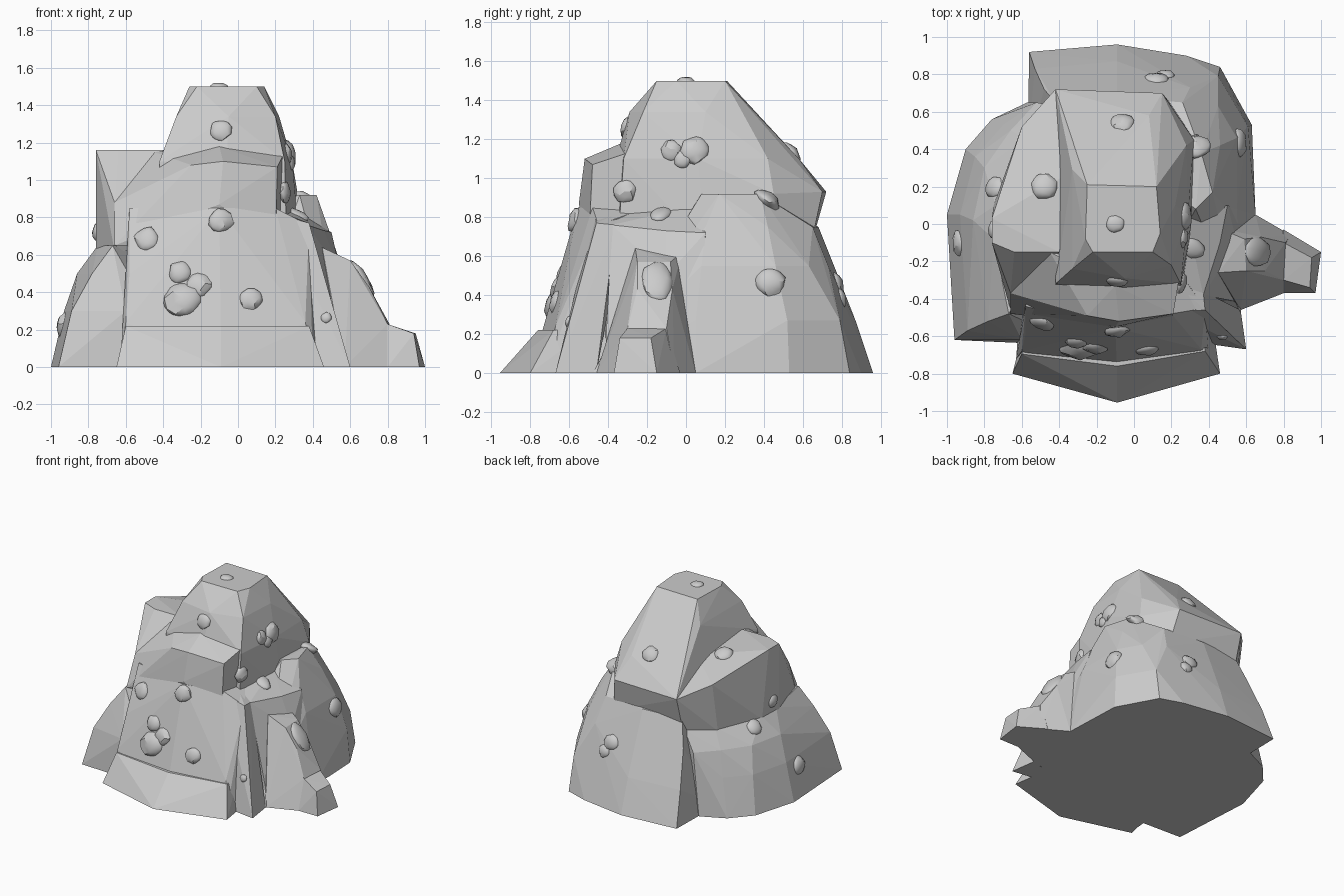
import bpy, bmesh, random
random.seed(4)


def hull(name, pts):
    """Faceted convex rock block through the given corner points."""
    bm = bmesh.new()
    for p in pts:
        bm.verts.new(p)
    res = bmesh.ops.convex_hull(bm, input=bm.verts[:])
    junk = [g for g in set(res["geom_interior"]) if isinstance(g, bmesh.types.BMVert)]
    bmesh.ops.delete(bm, geom=junk, context='VERTS')
    bmesh.ops.recalc_face_normals(bm, faces=bm.faces[:])
    me = bpy.data.meshes.new(name)
    bm.to_mesh(me)
    bm.free()
    ob = bpy.data.objects.new(name, me)
    bpy.context.collection.objects.link(ob)
    return ob


def at(z, *xy):
    return [(x, y, z) for x, y in xy]


blocks = []

# right and back of the mound
body = hull("rock_mound",
    at(0, (.57, -.48), (.65, .05), (.63, .53), (.46, .84), (.28, .9), (-.09, .96),
       (-.56, .92), (-.57, .4), (0, -.5)) +
    at(.27, (.6, .05), (.61, .52), (.45, .79), (-.09, .87), (-.53, .83)) +
    at(.55, (.55, .08), (.55, .46), (.45, .63), (.3, .73), (-.09, .76), (-.48, .72)) +
    at(.75, (.48, .1), (.46, .42), (.26, .65), (-.09, .68), (-.42, .65)) +
    at(.92, (.42, .17), (.36, .38), (.33, .08)))

# solid core behind the outer blocks
blocks.append(hull("core",
    at(0, (-.45, -.5), (.35, -.52), (.4, .3), (-.5, .3)) +
    at(.8, (-.4, -.3), (.2, -.3), (.25, .3), (-.4, .3))))

# central peak with long back slope
blocks.append(hull("peak",
    at(1.5, (-.26, -.08), (-.22, -.15), (.1, -.15), (.14, -.05), (.12, .2), (-.25, .21)) +
    at(1.34, (-.33, -.24), (-.05, -.29), (.2, -.22), (.22, .1), (.18, .28), (-.33, .29)) +
    at(1.1, (-.42, -.32), (-.06, -.36), (.25, -.32), (.29, .06), (.28, .42), (.08, .58)) +
    [(-.42, .72, .93), (.15, .7, .93), (.32, .45, .92)] +
    at(.65, (-.42, -.35), (.26, -.35), (.33, .1), (.33, .45), (.2, .64), (-.42, .64))))

# overhanging left ledge, its front sloping down
blocks.append(hull("left_ledge",
    at(1.16, (-.76, -.1), (-.76, .03), (-.64, -.15), (-.4, -.15)) +
    [(-.66, -.37, .88), (-.6, .52, 1.02), (-.42, .72, .93), (-.3, .3, 1.1)] +
    at(.62, (-.76, -.1), (-.75, .1), (-.66, -.46), (-.6, .45), (-.42, .63), (-.2, 0))))

# upper front block
blocks.append(hull("upper_front",
    [(-.66, -.37, .88), (-.45, -.15, 1.15), (-.1, -.33, 1.18), (.24, -.3, 1.13),
     (-.25, -.49, 1.08), (-.08, -.52, 1.1), (.21, -.48, 1.07), (.2, -.48, .82), (-.1, -.55, .87),
     (-.66, -.48, .65), (.2, -.5, .65), (.24, -.2, .65), (-.6, -.1, .65)]))

# lower front wall
blocks.append(hull("lower_front",
    at(.85, (-.58, -.44), (-.1, -.555), (.2, -.48), (.2, -.2), (-.5, -.2)) +
    [(.38, -.45, .76), (.3, -.55, .5), (-.1, -.635, .5), (-.58, -.59, .5)] +
    at(.24, (-.6, -.68), (-.09, -.73), (.36, -.67)) +
    at(0, (-.63, -.72), (-.09, -.8), (.4, -.72), (.5, -.4), (-.6, -.3))))

# flared front foot
blocks.append(hull("front_foot",
    at(0, (-.65, -.8), (-.09, -.955), (.46, -.8), (.43, -.6), (-.6, -.6)) +
    at(.22, (-.6, -.695), (-.09, -.76), (.38, -.68), (.36, -.5), (-.55, -.5))))

# front right rib and the shelf behind it
blocks.append(hull("right_rib",
    [(.6, -.67, 0), (.57, -.46, 0), (.1, -.6, 0), (.38, -.46, .77), (.2, -.47, .82),
     (.37, -.36, .76), (.2, -.3, .84), (.1, -.4, .5)]))
blocks.append(hull("right_shelf",
    at(0, (.57, -.42), (.65, .05), (.1, .1), (.1, -.4)) +
    [(.37, -.38, .76), (.46, -.1, .73), (.5, .1, .72), (.24, -.35, .82),
     (.28, .05, .86), (.55, -.1, .5)]))

# right spur: ridge and toe
blocks.append(hull("spur_ridge",
    [(.45, -.26, .64), (.45, -.02, .62), (.6, -.25, .57), (.59, -.08, .57), (.7, -.25, .43),
     (.68, -.07, .43), (.8, -.3, .23), (.81, -.1, .23)] +
    at(0, (.57, -.46), (.8, -.37), (.84, -.06), (.65, .05), (.4, 0), (.4, -.3))))
blocks.append(hull("spur_toe",
    at(0, (.97, -.37), (1, -.15), (.8, -.37), (.8, -.03), (.6, -.3)) +
    [(.94, -.34, .18), (.95, -.18, .18), (.8, -.3, .23), (.8, -.1, .23), (.6, -.2, .23)]))

# left flank
blocks.append(hull("left_flank",
    at(0, (-.96, -.62), (-1, .05), (-.9, .4), (-.76, .56), (-.57, .65), (-.3, .4), (-.3, -.65)) +
    at(.3, (-.89, -.57), (-.93, .05), (-.85, .36), (-.7, .53), (-.6, -.62)) +
    at(.5, (-.78, -.52), (-.86, .02), (-.8, .3), (-.66, .5), (-.52, .65)) +
    at(.65, (-.67, -.48), (-.75, -.08), (-.74, .1), (-.58, .46), (-.43, .63), (-.3, .2))))

# fuse all blocks into one rock
bpy.context.view_layer.objects.active = body
for b in blocks:
    m = body.modifiers.new("union", 'BOOLEAN')
    m.operation, m.solver, m.object = 'UNION', 'EXACT', b
    bpy.ops.object.modifier_apply(modifier=m.name)
    bpy.data.objects.remove(b)

# nuggets: x, y, z, radius
nuggets = [
    (-.09, -.28, 1.26, .06), (-.09, -.56, .78, .07), (-.49, -.54, .69, .07),
    (-.3, -.67, .36, .1), (-.21, -.66, .44, .07), (-.31, -.64, .51, .065),
    (.07, -.66, .36, .065), (.47, -.63, .27, .03), (.24, -.31, .93, .06),
    (.29, -.08, 1.15, .055), (.29, .04, 1.15, .075), (.3, -.02, 1.1, .05),
    (.33, .41, .88, .075), (.58, .43, .47, .08), (-.1, 0, 1.51, .05),
    (-.06, .52, 1.11, .065), (-.48, .2, 1.11, .075), (-.91, -.1, .22, .075),
    (-.75, .2, .6, .06), (-.75, -.03, .72, .05), (.12, .77, .46, .065), (.17, .78, .38, .05)]
slivers = [(.31, -.13, .82, .055), (.64, -.15, .46, .085)]


def nugget(name, x, y, z, r, stretch):
    """Lumpy pebble half sunk in the rock surface."""
    _, loc, nor, _ = body.closest_point_on_mesh((x, y, z))
    bpy.ops.mesh.primitive_ico_sphere_add(subdivisions=2, radius=1, location=loc - nor * r * .12)
    ob = bpy.context.object
    ob.name = name
    for v in ob.data.vertices:
        v.co *= random.uniform(.88, 1.1)
    ob.rotation_mode = 'QUATERNION'
    ob.rotation_quaternion = nor.to_track_quat('Z', 'Y')
    ob.scale = (r, r * stretch, r * .55)
    bpy.ops.object.shade_smooth_by_angle(angle=.7)


for i, n in enumerate(nuggets):
    nugget(f"nugget_{i + 1}", *n, 1)
for i, n in enumerate(slivers):
    nugget(f"sliver_nugget_{i + 1}", *n, 1.5)
